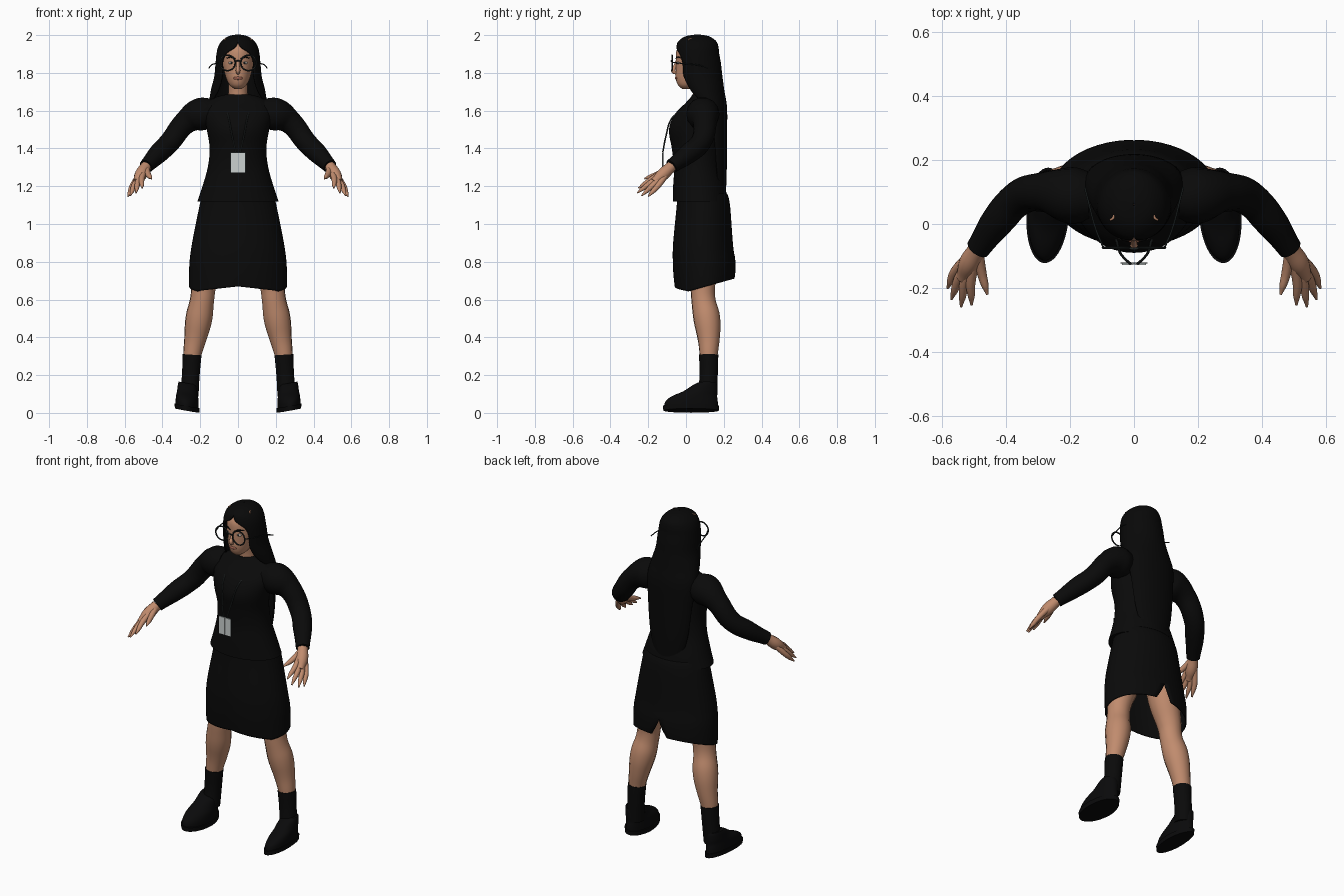
import bpy, bmesh
from math import sin, cos, pi
from mathutils import Vector

default = bpy.data.objects.get("Cube")
if default:
    bpy.data.objects.remove(default, do_unlink=True)


def material(name, *rgb):
    mat = bpy.data.materials.new(name)
    mat.use_nodes = True
    mat.diffuse_color = (*rgb, 1)
    node = next(n for n in mat.node_tree.nodes if n.type == 'BSDF_PRINCIPLED')
    node.inputs["Base Color"].default_value = (*rgb, 1)
    return mat


skin = material("warm skin", .53, .26, .155)
cloth = material("black cloth", .003, .003, .003)
hair_black = material("black hair", .0025, .0025, .0025)
leather = material("black leather", .003, .003, .0032)
frame_dark = material("dark frame", .012, .016, .016)
strap_grey = material("strap grey", .02, .025, .025)
card_grey = material("card grey", .6, .64, .63)
eye_white = material("eye white", .6, .55, .5)
lip_red = material("lip", .33, .12, .08)


def finish(obj, mat, mirror=False, thickness=0):
    """Give the object its material, smooth shading, mirror copy and wall thickness."""
    obj.data.materials.clear()
    obj.data.materials.append(mat)
    bpy.ops.object.select_all(action='DESELECT')
    obj.select_set(True)
    bpy.context.view_layer.objects.active = obj
    if obj.type == 'CURVE':
        bpy.ops.object.convert(target='MESH')
        obj = bpy.context.object
    bpy.ops.object.shade_smooth_by_angle(angle=pi / 4)
    if thickness:
        solid = obj.modifiers.new("Thickness", 'SOLIDIFY')
        solid.thickness, solid.offset = thickness, 0
    if mirror:
        obj.modifiers.new("Mirror", 'MIRROR').use_clip = False
    return obj


def spline_rows(rows, steps):
    """Pass a smooth curve through rows of numbers."""
    last = len(rows) - 1
    for i in range(last):
        quad = zip(rows[max(i - 1, 0)], rows[i], rows[i + 1], rows[min(i + 2, last)])
        quad = list(quad)
        for s in range(steps):
            t = s / steps
            yield [b + t / 2 * (c - a + t * (2*a - 5*b + 4*c - d + t * (3*b - 3*c + d - a)))
                   for a, b, c, d in quad]
    yield rows[last]


def loft(name, mat, rows, cx=0, facing=1, steps=5, seg=48, caps=True, edit=None, **opts):
    """Stack ellipses given as (z, centre y, half width, half depth, opening angle)."""
    bm = bmesh.new()
    rings = []
    rows = [(*row, 0)[:5] for row in rows]
    for z, cy, rx, ry, gap in spline_rows(rows, steps):
        gap = max(gap, 0)
        angles = [gap + (2 * pi - 2 * gap) * k / seg for k in range(seg + 1)]
        rings.append([bm.verts.new((cx + rx * sin(a), cy - facing * ry * cos(a), z))
                      for a in angles])
    for low, high in zip(rings, rings[1:]):
        for k in range(seg):
            bm.faces.new((low[k], low[k + 1], high[k + 1], high[k]))
    if caps:
        for ring in (rings[0], rings[-1]):
            bm.faces.new(ring[:-1])
    bmesh.ops.remove_doubles(bm, verts=bm.verts, dist=.00001)
    if edit:
        edit(bm)
    bmesh.ops.recalc_face_normals(bm, faces=bm.faces)
    mesh = bpy.data.meshes.new(name)
    bm.to_mesh(mesh)
    bm.free()
    obj = bpy.data.objects.new(name, mesh)
    bpy.context.collection.objects.link(obj)
    return finish(obj, mat, **opts)


def tube(name, mat, points, **opts):
    """Sweep a round section along points given as (x, y, z, radius)."""
    curve = bpy.data.curves.new(name, 'CURVE')
    curve.dimensions = '3D'
    curve.bevel_depth, curve.bevel_resolution = 1, 5
    curve.resolution_u, curve.use_fill_caps = 6, True
    path = curve.splines.new('BEZIER')
    path.radius_interpolation = 'CARDINAL'
    path.bezier_points.add(len(points) - 1)
    for knot, (x, y, z, r) in zip(path.bezier_points, points):
        knot.co, knot.radius = (x, y, z), r
        knot.handle_left_type = knot.handle_right_type = 'AUTO'
    obj = bpy.data.objects.new(name, curve)
    bpy.context.collection.objects.link(obj)
    return finish(obj, mat, **opts)


def shape(name, mat, maker, centre, size, **opts):
    """Place a scaled primitive with its scale and place applied to the mesh."""
    maker()
    obj = bpy.context.object
    obj.name = name
    for v in obj.data.vertices:
        v.co = Vector(centre) + Vector(size) * v.co
    return finish(obj, mat, **opts)


def scaled(self, other):
    return Vector((self.x * other.x, self.y * other.y, self.z * other.z))


def ball():
    bpy.ops.mesh.primitive_uv_sphere_add(segments=20, ring_count=12, location=(0, 0, 0))


def box():
    bpy.ops.mesh.primitive_cube_add(size=2, location=(0, 0, 0))


# Jacket with a V neckline cut into the front
V_LOW, V_SLOPE = 1.53, .28


def cut_neckline(bm):
    for side in (-1, 1):
        bmesh.ops.bisect_plane(bm, geom=bm.verts[:] + bm.edges[:] + bm.faces[:],
                               plane_co=(0, 0, V_LOW), plane_no=(side, 0, -V_SLOPE))
    for face in bm.faces:
        c = face.calc_center_median()
        if c.y < .06 and abs(c.x) < (c.z - V_LOW) * V_SLOPE:
            face.material_index = 1


jacket = loft("jacket", cloth, [
    (1.12, .075, .215, .145), (1.2, .07, .188, .138), (1.3, .06, .16, .123),
    (1.4, .05, .15, .125), (1.5, .04, .165, .13), (1.58, .055, .18, .115),
    (1.64, .08, .165, .083), (1.67, .09, .12, .066), (1.685, .09, .068, .058)],
    edit=cut_neckline)
jacket.data.materials.append(skin)


# Skirt with a slanted hem and a slit at the back
def slant_hem(bm):
    for v in bm.verts:
        x, y, z = v.co
        fade = min(max((.85 - z) / .21, 0), 1)
        lift = .28 * y if y > 0 else .03 * (1 - abs(x) / .26)
        v.co.z += fade * lift


loft("skirt", cloth, [
    (1.16, .085, .185, .13), (1.1, .092, .2, .138), (.9, .09, .24, .155),
    (.8, .095, .253, .162, 0), (.72, .098, .256, .162, .08), (.64, .1, .256, .157, .2)],
    facing=-1, caps=False, edit=slant_hem, thickness=.006)

# Sleeves
tube("sleeves", cloth, [
    (.13, .085, 1.59, .075), (.2, .09, 1.58, .088), (.275, .1, 1.54, .064),
    (.36, .08, 1.435, .056), (.425, .01, 1.37, .052), (.487, -.077, 1.305, .038)], mirror=True)

# Hands
WRIST = (.487, -.077, 1.305)
tube("palms", skin, [(*WRIST, .029), (.515, -.125, 1.26, .033), (.535, -.17, 1.222, .02)],
     mirror=True)
fingers = {
    "index": ((.51, -.185, 1.235), (.507, -.252, 1.19)),
    "middle": ((.53, -.185, 1.22), (.54, -.258, 1.165)),
    "ring": ((.548, -.172, 1.208), (.57, -.235, 1.15)),
    "little": ((.56, -.15, 1.2), (.582, -.2, 1.146)),
    "thumb": ((.475, -.155, 1.262), (.458, -.22, 1.24))}
for label, (knuckle, tip) in fingers.items():
    middle = Vector(knuckle).lerp(Vector(tip), .6)
    tube(label + "_fingers", skin, [(*WRIST, .016), (*knuckle, .015), (*middle, .011),
                                    (*tip, .004)], mirror=True)

# Legs, socks and shoes
tube("legs", skin, [
    (.11, .09, .95, .09), (.15, .085, .8, .085), (.18, .088, .68, .068), (.19, .092, .6, .064),
    (.207, .11, .5, .071), (.225, .12, .4, .06), (.243, .12, .3, .047), (.25, .12, .2, .04)],
    mirror=True)
tube("socks", cloth, [(.243, .12, .308, .051), (.25, .12, .2, .048), (.258, .112, .09, .05)],
     mirror=True)
SHOE_X = .268


def tilt_shoe(bm):
    for v in bm.verts:
        v.co.z += (v.co.x - SHOE_X + .068) * .18
        v.co.x += .12 * max(0, .05 - v.co.y) * .5


loft("shoe_soles", leather, [
    (0, .027, .064, .147), (.025, .027, .066, .149)],
    cx=SHOE_X, steps=1, edit=tilt_shoe, mirror=True)
loft("shoe_uppers", leather, [
    (.02, .027, .06, .142), (.05, .03, .06, .138), (.075, .045, .058, .12),
    (.1, .075, .054, .092), (.13, .098, .05, .068), (.145, .11, .046, .052)],
    cx=SHOE_X, edit=tilt_shoe, mirror=True)

# Neck and head
tube("neck", skin, [(0, .09, 1.6, .06), (0, .088, 1.68, .052), (0, .075, 1.78, .052)])
loft("head", skin, [
    (1.715, .01, .02, .03), (1.735, .012, .044, .054), (1.77, .032, .062, .086),
    (1.82, .047, .076, .101), (1.86, .05, .081, .104), (1.92, .055, .08, .105),
    (1.96, .06, .06, .08), (1.98, .06, .02, .03)])
tube("nose", skin, [(0, -.046, 1.865, .008), (0, -.062, 1.825, .01), (0, -.067, 1.81, .012),
                    (0, -.05, 1.798, .008)])
shape("lips", lip_red, ball, (0, -.05, 1.772), (.025, .009, .009))
shape("eyes", eye_white, ball, (.035, -.041, 1.853), (.016, .008, .007), mirror=True)
shape("irises", frame_dark, ball, (.035, -.047, 1.853), (.006, .004, .006), mirror=True)
tube("brows", hair_black, [(.014, -.053, 1.876, .002), (.035, -.047, 1.884, .004),
                           (.06, -.021, 1.878, .002)], mirror=True)

# Long hair, open around the face and falling down the back
loft("hair", hair_black, [
    (2, .06, .002, .002), (1.99, .06, .05, .06), (1.965, .06, .084, .097),
    (1.935, .06, .102, .108, .15), (1.9, .06, .11, .112, .62), (1.85, .065, .115, .116, .8),
    (1.78, .075, .122, .114, .75), (1.7, .1, .141, .1, .85), (1.62, .13, .15, .083, 1.3),
    (1.5, .142, .142, .072, 1.6), (1.3, .146, .125, .066, 1.8), (1.15, .155, .085, .052, 1.9)],
    caps=False, thickness=.008)
tube("ear_tips", skin, [(.06, .042, 1.98, .003), (.064, .02, 1.98, .004),
                        (.074, .012, 1.975, .003)], mirror=True)


# Round glasses
def ring():
    bpy.ops.mesh.primitive_torus_add(major_radius=1, minor_radius=.1, major_segments=40,
                                     minor_segments=8, location=(0, 0, 0))
    for v in bpy.context.object.data.vertices:
        v.co = (v.co.x, v.co.z, v.co.y)


shape("glasses_rims", frame_dark, ring, (.056, -.074, 1.853), (.041, .04, .041), mirror=True)
tube("glasses_bridge", frame_dark, [(-.018, -.074, 1.86, .004), (0, -.078, 1.864, .004),
                                    (.018, -.074, 1.86, .004)])
tube("glasses_arms", frame_dark, [(.096, -.072, 1.856, .003), (.118, -.02, 1.85, .003),
                                  (.145, .08, 1.838, .003), (.154, .115, 1.825, .003)],
     mirror=True)

# Badge on a neck strap
shape("badge_back", strap_grey, box, (0, -.122, 1.325), (.042, .002, .056))
shape("badge_card", card_grey, box, (.0195, -.125, 1.325), (.0185, .003, .052), mirror=True)
tube("neck_strap", strap_grey, [
    (.012, -.123, 1.38, .004), (.032, -.105, 1.47, .004), (.048, -.078, 1.555, .004),
    (.058, -.035, 1.595, .004), (.075, .03, 1.65, .004)], mirror=True)
